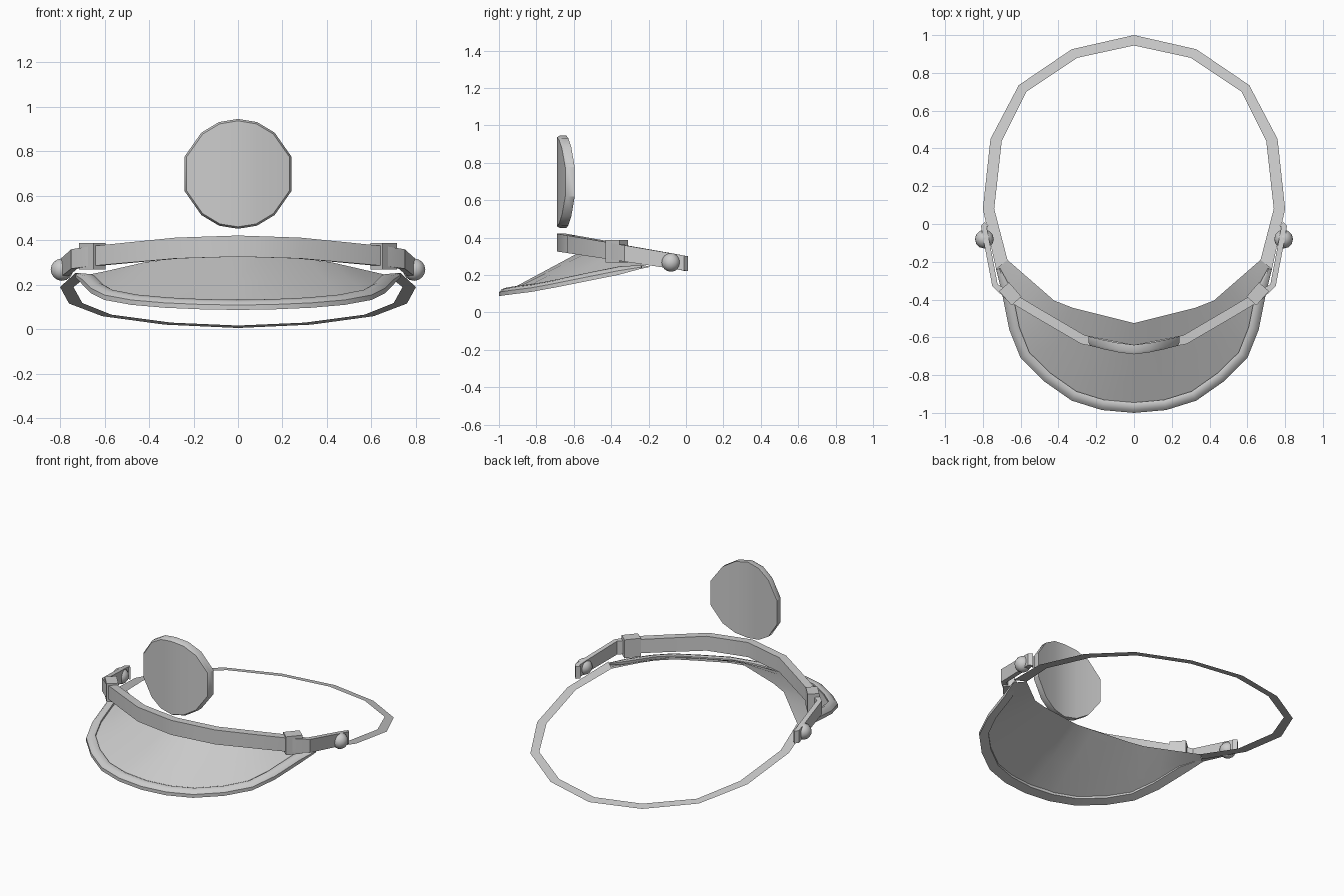
import bpy, bmesh, math
from mathutils import Vector

cube = bpy.data.objects.get("Cube")
if cube:
    bpy.data.objects.remove(cube)

grey = bpy.data.materials.new("light grey")
grey.use_nodes = True
grey.diffuse_color = (0.6, 0.6, 0.6, 1)
grey.node_tree.nodes["Principled BSDF"].inputs["Base Color"].default_value = (0.6, 0.6, 0.6, 1)


def finish(name, bm, angle=30, normals=True):
    if normals:
        bmesh.ops.recalc_face_normals(bm, faces=bm.faces)
    mesh = bpy.data.meshes.new(name)
    bm.to_mesh(mesh)
    bm.free()
    mesh.materials.append(grey)
    ob = bpy.data.objects.new(name, mesh)
    bpy.context.collection.objects.link(ob)
    bpy.ops.object.select_all(action='DESELECT')
    ob.select_set(True)
    bpy.context.view_layer.objects.active = ob
    bpy.ops.object.shade_smooth_by_angle(angle=math.radians(angle))
    return ob


def mirrored(half):
    """Half path from the centre to the left side, completed on the right."""
    return [Vector((-p[0], *p[1:])) for p in half[:0:-1]] + [Vector(p) for p in half]


def sweep(bm, sections, closed=True):
    """Skin a list of cross-sections and cap the ends when closed."""
    rows = [[bm.verts.new(p) for p in s] for s in sections]
    n = len(rows[0])
    for a, b in zip(rows, rows[1:]):
        for i in range(n if closed else n - 1):
            j = (i + 1) % n
            bm.faces.new((a[i], a[j], b[j], b[i]))
    if closed:
        bm.faces.new(rows[0])
        bm.faces.new(rows[-1])


def inward(path, i):
    """Horizontal unit normal of a path, to its left."""
    t = path[min(i + 1, len(path) - 1)] - path[max(i - 1, 0)]
    return Vector((-t.y, t.x, 0)).normalized()


def resample(path, fractions):
    lengths = [0]
    for a, b in zip(path, path[1:]):
        lengths.append(lengths[-1] + (b - a).length)
    out = []
    for f in fractions:
        d = f * lengths[-1]
        k = max(i for i in range(len(path) - 1) if lengths[i] <= d + 1e-6)
        out.append(path[k].lerp(path[k + 1], min(1, (d - lengths[k]) / (lengths[k + 1] - lengths[k]))))
    return out


# Visor sheet, ruled between the brow edge and the outer edge
edge = mirrored([(0, -1, .09), (.17, -.985, .093), (.33, -.935, .1), (.48, -.83, .113),
                 (.6, -.71, .135), (.66, -.56, .165), (.7, -.36, .205), (.73, -.24, .235)])
brow = mirrored([(0, -.525, .345), (.4, -.425, .305), (.67, -.19, .243)])
last = len(edge) - 1
brow_points = resample(brow, [i / last for i in range(last + 1)])
bm = bmesh.new()
sweep(bm, [(e, e.lerp(b, .5), b) for e, b in zip(edge, brow_points)], closed=False)
finish("visor", bm, 40)

# Raised bead around the visor edge
profile = [(0, -.004), (0, .018), (.015, .034), (.04, .042), (.055, .036), (.055, .012)]
bm = bmesh.new()
sections = []
for i, p in enumerate(edge):
    n = inward(edge, i)
    size = .4 if i in (0, last) else 1
    sections.append([p + n * (u * size) + Vector((0, 0, w * size)) for u, w in profile])
sweep(bm, sections)
finish("visor_rim", bm, 40)

# Flat head loop sloping down to the back
outer = mirrored([(0, 1), (.33, .925), (.61, .735), (.76, .45), (.8, .08), (.73, -.24)])
inner = mirrored([(0, .945), (.3, .88), (.57, .7), (.7, .44), (.74, .08), (.67, -.19)])
bm = bmesh.new()
sweep(bm, [[(p.x, p.y, .205 - .2 * p.y) for p in pair] for pair in zip(outer, inner)], closed=False)
finish("head_loop", bm)

# Brow band
band = mirrored([(0, -.69), (.28, -.635), (.52, -.495), (.67, -.405), (.75, -.33),
                 (.8, -.07), (.81, -.01), (.79, .01)])
bm = bmesh.new()
sections = []
for i, p in enumerate(band):
    n = inward(band, i) * (.05 if abs(p.x) < .7 else .03)
    q = Vector((p.x, p.y, 0))
    low, high = .222 - .15 * p.y, .302 - .172 * p.y
    sections.append([(v.x, v.y, z) for v, z in ((q, low), (q, high), (q + n, high), (q + n, low))])
sweep(bm, sections)
finish("brow_band", bm)

# Buckles and side studs
for side, word in ((1, "left"), (-1, "right")):
    bm = bmesh.new()
    bmesh.ops.create_cube(bm, size=1)
    bmesh.ops.scale(bm, vec=(.1, .07, .12), verts=bm.verts)
    ob = finish(word + "_buckle", bm)
    ob.location = (.655 * side, -.37, .327)
    ob.rotation_euler = (0, 0, math.radians(49) * side)

    bm = bmesh.new()
    bmesh.ops.create_uvsphere(bm, u_segments=12, v_segments=8, radius=.05)
    ob = finish(word + "_stud", bm, 60)
    ob.location = (.792 * side, -.08, .267)

# Curved round badge floating above the band
half = [(0, .247), (.085, .233), (.165, .185), (.24, .078)]
outline = [(s * x, t * z) for s, t, pts in ((1, 1, half), (1, -1, half[::-1]),
           (-1, -1, half[1:]), (-1, 1, half[:0:-1])) for x, z in pts]
bm = bmesh.new()
rings = []
for scale, y in ((.965, -.69), (1, -.675), (1, -.64)):
    rings.append([bm.verts.new((x * scale, y + .045 * (abs(x) / .24) ** 1.4, .698 + z * scale))
                  for x, z in outline])
count = len(outline)
for a, b in zip(rings, rings[1:]):
    for i in range(count):
        j = (i + 1) % count
        bm.faces.new((a[i], a[j], b[j], b[i]))
# Faces run in upright strips between matching top and bottom points
for ring in (rings[0], rings[-1]):
    for part in (ring[:8], [ring[0]] + ring[:7:-1] + [ring[7]]):
        for i in range(3):
            bm.faces.new((part[i], part[i + 1], part[6 - i], part[7 - i]))
finish("badge", bm, 35)
